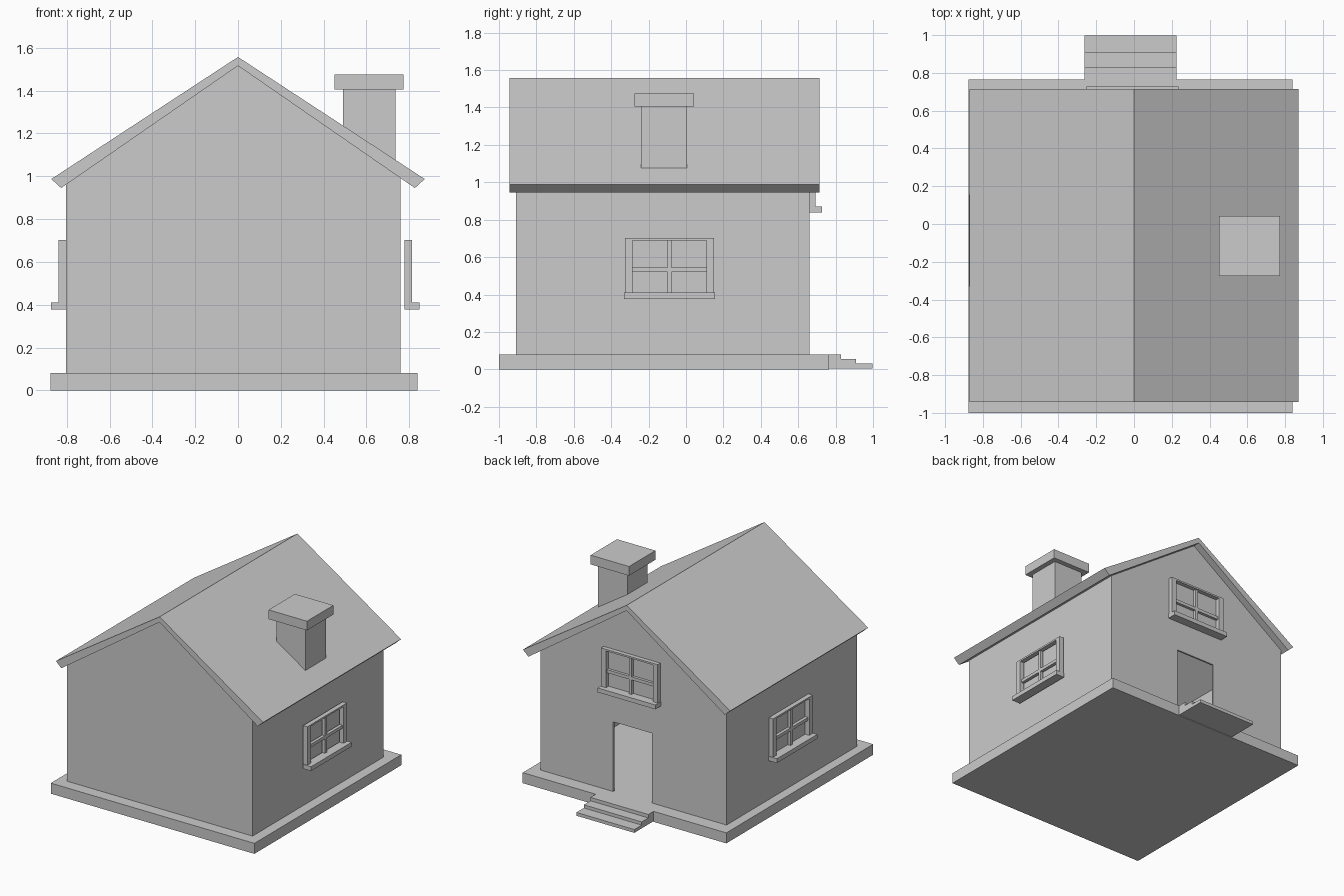
import bpy, bmesh, math
from mathutils import Matrix

if "Cube" in bpy.data.objects:
    bpy.data.objects.remove(bpy.data.objects["Cube"])


def finish(name, bm):
    bmesh.ops.recalc_face_normals(bm, faces=bm.faces)
    me = bpy.data.meshes.new(name)
    bm.to_mesh(me)
    bm.free()
    ob = bpy.data.objects.new(name, me)
    bpy.context.collection.objects.link(ob)
    return ob


def add_box(bm, x0, x1, y0, y1, z0, z1):
    m = Matrix.Translation(((x0 + x1) / 2, (y0 + y1) / 2, (z0 + z1) / 2))
    m = m @ Matrix.Diagonal((x1 - x0, y1 - y0, z1 - z0, 1))
    bmesh.ops.create_cube(bm, size=1, matrix=m)


def box(name, *b):
    bm = bmesh.new()
    add_box(bm, *b)
    return finish(name, bm)


def prism(name, pts, a, b, axis='y'):
    """Extrude a profile: (x, z) along y, or (y, z) along x."""
    bm = bmesh.new()
    place = (lambda p: (p[0], a, p[1])) if axis == 'y' else (lambda p: (a, p[0], p[1]))
    face = bm.faces.new([bm.verts.new(place(p)) for p in pts])
    ext = bmesh.ops.extrude_face_region(bm, geom=[face])
    vs = [v for v in ext['geom'] if isinstance(v, bmesh.types.BMVert)]
    bmesh.ops.translate(bm, verts=vs, vec=(0, b - a, 0) if axis == 'y' else (b - a, 0, 0))
    return finish(name, bm)


def under(x):
    """Height of the roof underside."""
    return 1.516 - 0.691 * abs(x)


def window(name, loc, angle):
    bm = bmesh.new()
    w, d = 0.238, 0.035
    add_box(bm, -w - 0.005, w + 0.005, 0, 0.07, 0, 0.033)       # sill
    for s in (-1, 1):                                           # stiles
        a, b = sorted((s * w, s * (w - 0.041)))
        add_box(bm, a, b, 0, d, 0.033, 0.325)
    add_box(bm, -w + 0.041, w - 0.041, 0, d, 0.312, 0.325)      # head
    add_box(bm, -0.011, 0.011, 0, 0.024, 0.033, 0.312)          # glazing bars
    for s in (-1, 1):
        a, b = sorted((s * 0.011, s * (w - 0.041)))
        add_box(bm, a, b, 0, 0.024, 0.143, 0.167)
    bm.transform(Matrix.Translation(loc) @ Matrix.Rotation(angle, 4, 'Z'))
    return finish(name, bm)


# Foundation and steps
box("foundation", -0.875, 0.838, -1.0, 0.765, 0, 0.08)
prism("steps", [(0.757, 0.005), (0.997, 0.005), (0.997, 0.03), (0.908, 0.03),
                (0.908, 0.054), (0.828, 0.054), (0.828, 0.08), (0.757, 0.08)],
      -0.263, 0.224, 'x')

# Thin hollow walls, open doorway at the back
L, R, F, B, T, Z = -0.803, 0.76, -0.91, 0.66, 0.013, 0.08
gable = [(R, Z), (R, under(R)), (0, under(0)), (L, under(L)), (L, Z)]
prism("front_wall", gable, F, F + T)
prism("back_wall", gable + [(-0.178, Z), (-0.178, 0.61), (0.15, 0.61), (0.15, Z)], B - T, B)
box("left_wall", L, L + T, F + T, B - T, Z, under(L))
box("right_wall", R - T, R, F + T, B - T, Z, under(R))

# Roof
prism("roof", [(0, 1.557), (0.872, 0.987), (0.826, 0.945), (0, 1.516),
               (-0.826, 0.945), (-0.872, 0.987)], -0.943, 0.714)

# Chimney
prism("chimney_shaft", [(0.49, 1.405), (0.735, 1.405), (0.735, 1.06), (0.49, 1.22)],
      -0.24, 0.005)
box("chimney_cap", 0.45, 0.773, -0.275, 0.042, 1.405, 1.475)

# Windows
window("right_window", (0.777, -0.088, 0.377), -math.pi / 2)
window("left_window", (-0.803, -0.088, 0.377), math.pi / 2)
window("back_window", (-0.008, 0.657, 0.838), 0)
